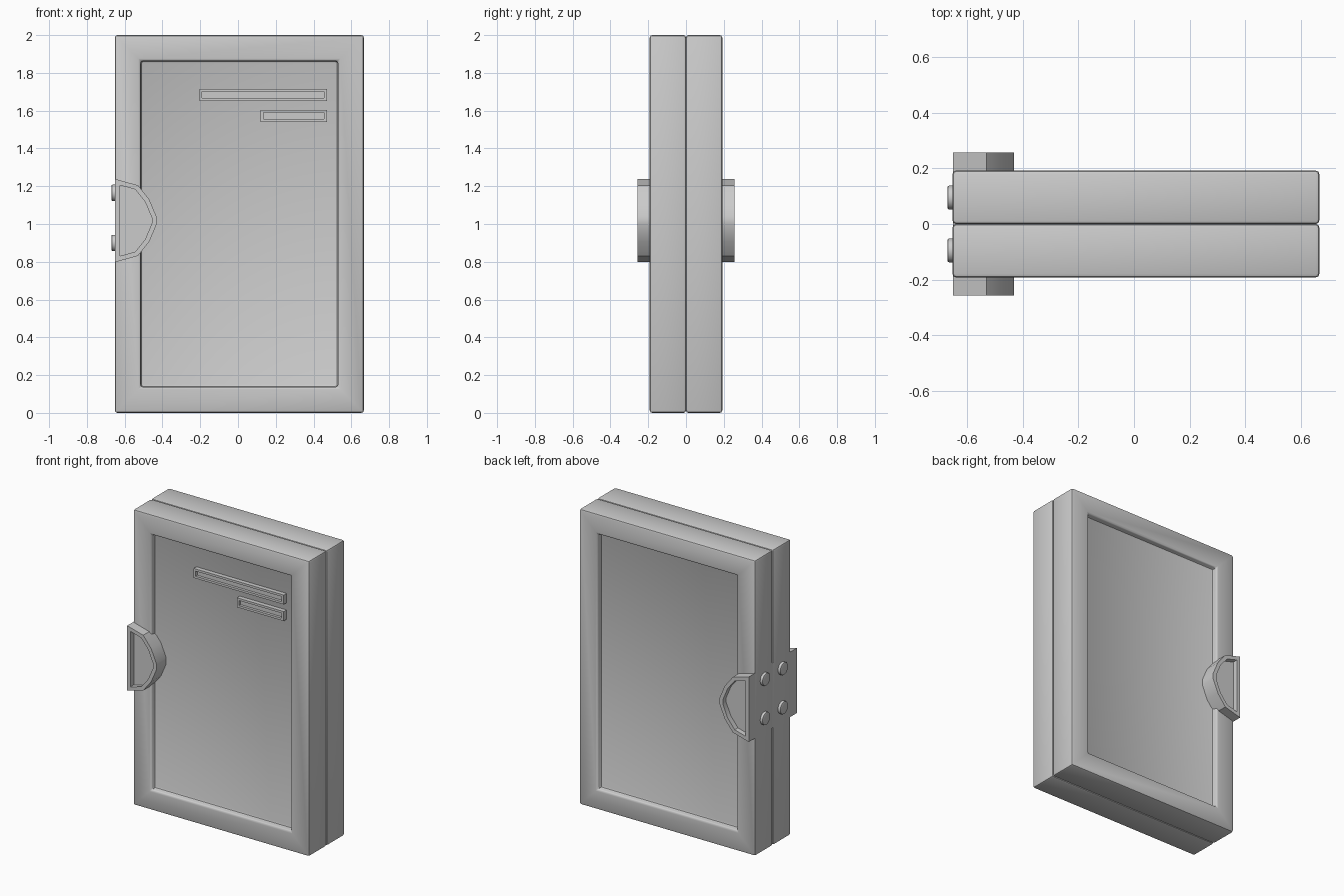
import bpy, bmesh, math

if "Cube" in bpy.data.objects:
    bpy.data.objects.remove(bpy.data.objects["Cube"])


def prism(name, profile, y0, y1, ends=(), rim=0.0, depth=0.0, bevel=0.0):
    """Extrude an x-z profile along y, sink panels into chosen ends (-1 front, 1 back)."""
    bm = bmesh.new()
    face = bm.faces.new([bm.verts.new((x, y0, z)) for x, z in profile])
    ext = bmesh.ops.extrude_face_region(bm, geom=[face], use_keep_orig=True)
    for v in ext["geom"]:
        if isinstance(v, bmesh.types.BMVert):
            v.co.y = y1
    bmesh.ops.recalc_face_normals(bm, faces=bm.faces[:])
    bm.normal_update()
    for end in ends:
        cap = max(bm.faces, key=lambda f: f.normal.y * end)
        bmesh.ops.inset_region(bm, faces=[cap], thickness=rim, use_even_offset=True)
        bm.normal_update()
        ring = bmesh.ops.extrude_face_region(bm, geom=[cap])
        verts = [g for g in ring["geom"] if isinstance(g, bmesh.types.BMVert)]
        if cap.is_valid:
            bm.faces.remove(cap)
        bmesh.ops.translate(bm, verts=verts, vec=(0, -end * depth, 0))
    bmesh.ops.recalc_face_normals(bm, faces=bm.faces[:])
    if bevel:
        edges = [e for e in bm.edges if e.calc_face_angle(0) > 0.8]
        bmesh.ops.bevel(bm, geom=edges, offset=bevel, segments=2,
                        profile=0.5, affect='EDGES')
    mesh = bpy.data.meshes.new(name)
    bm.to_mesh(mesh)
    bm.free()
    obj = bpy.data.objects.new(name, mesh)
    bpy.context.collection.objects.link(obj)
    smooth(obj)
    return obj


def smooth(obj):
    bpy.ops.object.select_all(action='DESELECT')
    obj.select_set(True)
    bpy.context.view_layer.objects.active = obj
    bpy.ops.object.shade_smooth_by_angle(angle=math.radians(35))


def rect(x0, x1, z0, z1):
    return [(x0, z0), (x1, z0), (x1, z1), (x0, z1)]


# Two slabs with sunken outer panels
slab = rect(-0.652, 0.666, 0, 2)
prism("front_slab", slab, -0.192, 0, (-1,), 0.137, 0.04, 0.013)
prism("back_slab", slab, 0, 0.192, (1,), 0.137, 0.04, 0.013)

# Raised label frames on the front panel
for name, x0, z0, z1 in (("long_frame", -0.205, 1.652, 1.716),
                         ("short_frame", 0.12, 1.54, 1.604)):
    prism(name, rect(x0, 0.47, z0, z1), -0.182, -0.14, (-1,), 0.015, 0.018)

# D-shaped clasp passing through both slabs
half = [(-0.65, 0.22), (-0.53, 0.187), (-0.47, 0.112), (-0.431, 0.02)]
zc = 1.018
d_shape = [(x, zc + h) for x, h in half] + [(x, zc - h) for x, h in reversed(half)]
prism("clasp", d_shape, -0.257, 0.257, (-1, 1), 0.025, 0.035)

# Four bolts on the clasp side
for y in (-0.095, 0.095):
    for z in (0.9, 1.165):
        bm = bmesh.new()
        bmesh.ops.create_cone(bm, cap_ends=True, segments=16, radius1=0.043,
                              radius2=0.043, depth=0.04)
        rim = [e for e in bm.edges if all(v.co.z > 0 for v in e.verts)]
        bmesh.ops.bevel(bm, geom=rim, offset=0.006, segments=2, profile=0.5, affect='EDGES')
        mesh = bpy.data.meshes.new("bolt")
        bm.to_mesh(mesh)
        bm.free()
        bolt = bpy.data.objects.new("bolt", mesh)
        bolt.location = (-0.65, y, z)
        bolt.rotation_euler = (0, -math.pi / 2, 0)
        bpy.context.collection.objects.link(bolt)
        smooth(bolt)
